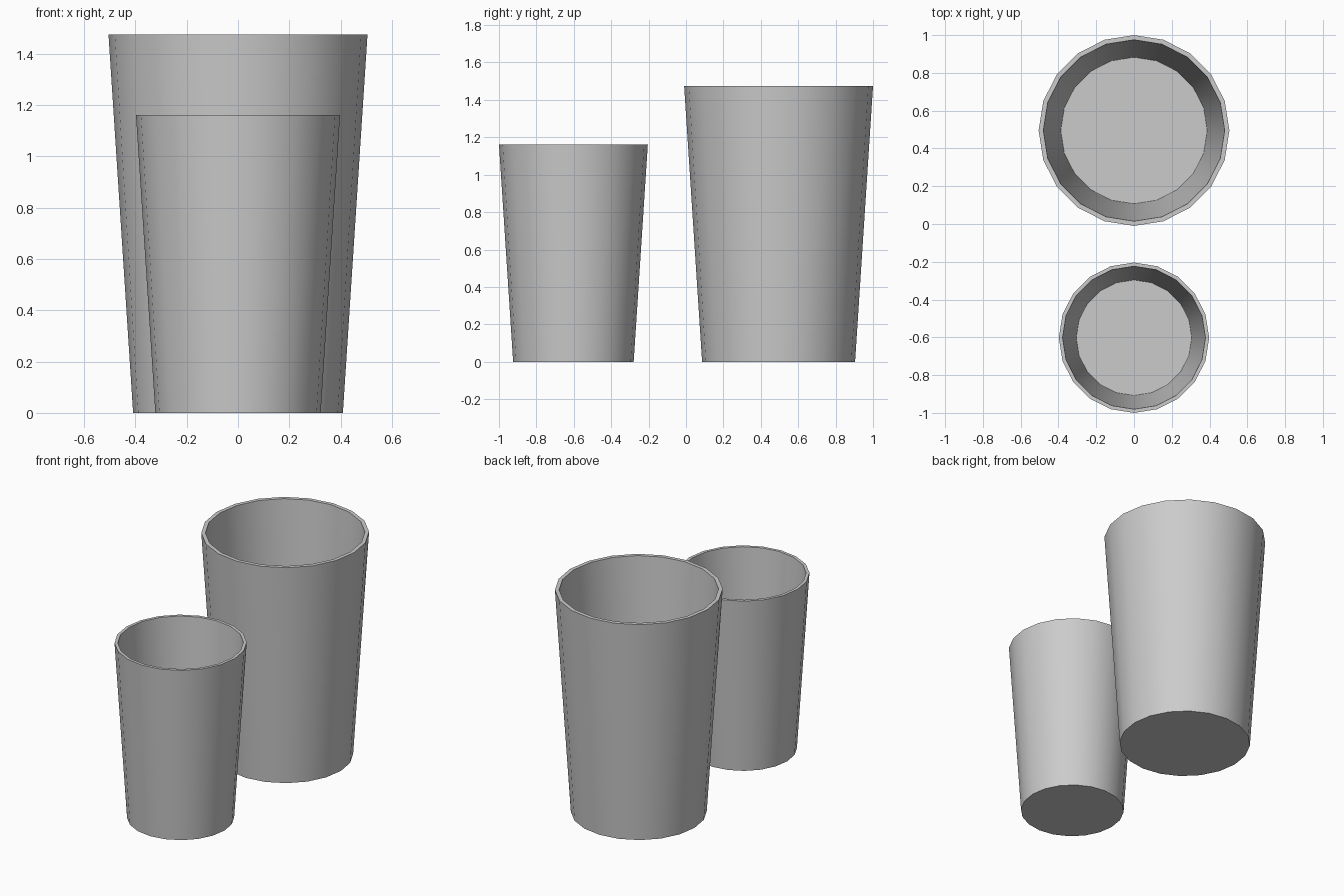
import bpy, bmesh, math

if "Cube" in bpy.data.objects:
    bpy.data.objects.remove(bpy.data.objects["Cube"])

SIDES = 20
# Cup profile (radius, height): outer base, outer rim, inner rim, inner floor
PROFILE = [(0.409, 0.0), (0.505, 1.475), (0.48, 1.475), (0.388, 0.026)]


def cup(name, y, scale):
    bm = bmesh.new()
    rings = []
    for r, z in PROFILE:
        rings.append([bm.verts.new((r * scale * math.cos(2 * math.pi * i / SIDES),
                                    r * scale * math.sin(2 * math.pi * i / SIDES),
                                    z * scale)) for i in range(SIDES)])
    # Outer wall, rim and inner wall
    for a, b in zip(rings, rings[1:]):
        for i in range(SIDES):
            j = (i + 1) % SIDES
            bm.faces.new((a[i], a[j], b[j], b[i]))
    # Underside and inner floor
    bm.faces.new(rings[0][::-1])
    bm.faces.new(rings[-1])
    mesh = bpy.data.meshes.new(name)
    bm.to_mesh(mesh)
    bm.free()
    obj = bpy.data.objects.new(name, mesh)
    obj.location.y = y
    bpy.context.collection.objects.link(obj)
    # Smooth round walls, sharp rim and base
    bpy.ops.object.select_all(action='DESELECT')
    obj.select_set(True)
    bpy.context.view_layer.objects.active = obj
    bpy.ops.object.shade_smooth_by_angle(angle=math.radians(30))


cup("large_cup", 0.495, 1.0)
cup("small_cup", -0.602, 0.788)
